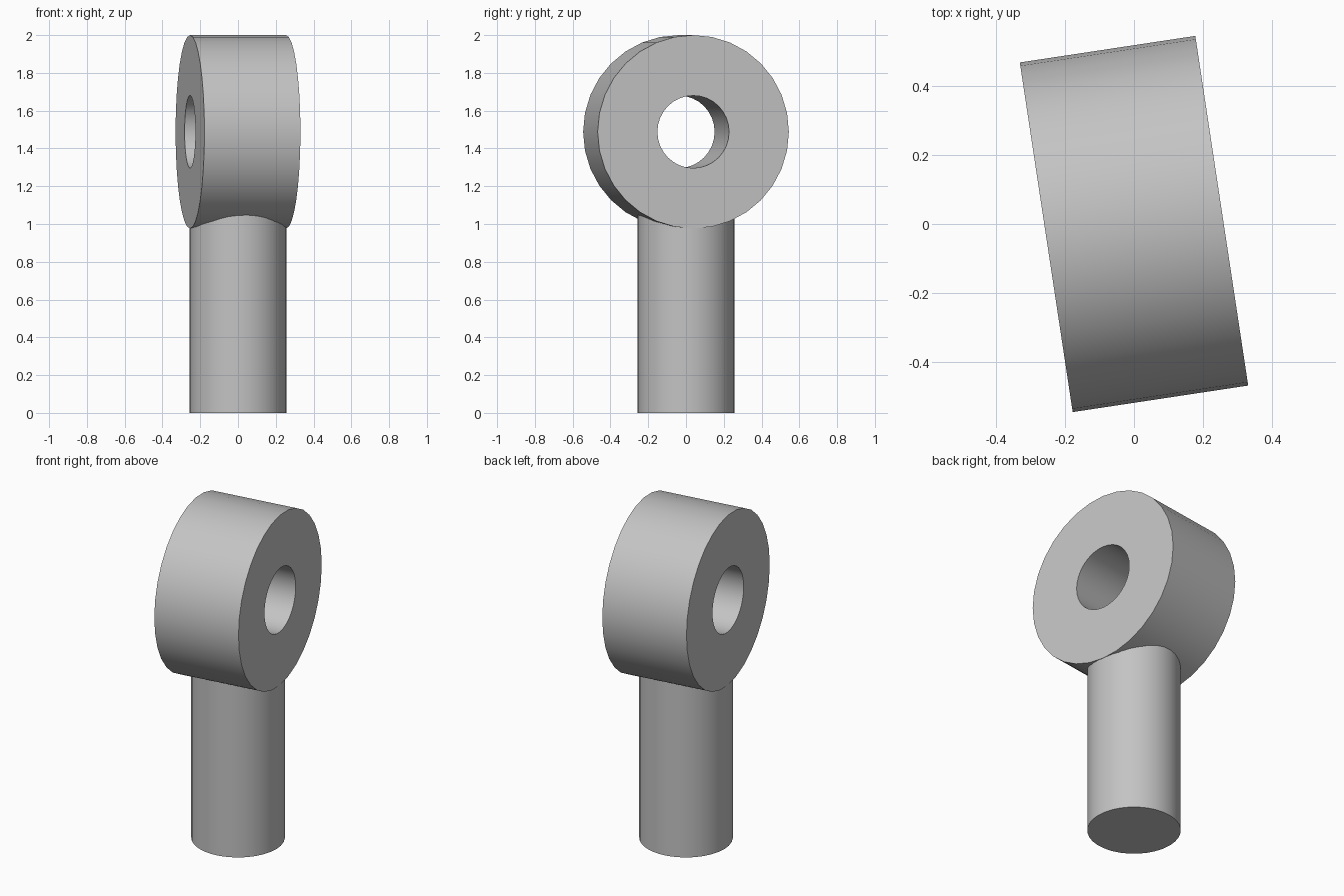
import bpy, bmesh, math
from mathutils import Matrix, Vector

cube = bpy.data.objects.get("Cube")
if cube:
    bpy.data.objects.remove(cube, do_unlink=True)

SEGMENTS = 32
RING_R, HOLE_R, HALF_WIDTH = 0.512, 0.192, 0.257
RING_Z = 2 - RING_R
SHANK_R, SHANK_TOP = 0.256, 1.12      # the shank ends inside the ring
TURN = math.radians(8.6)              # ring twist about the shank

steel = bpy.data.materials.new("grey_steel")
steel.use_nodes = True
grey = (0.55, 0.55, 0.55, 1)
steel.diffuse_color = grey
steel.node_tree.nodes["Principled BSDF"].inputs["Base Color"].default_value = grey


def lathe(name, profile, closed):
    """Revolve an (radius, height) profile around z into a smooth part."""
    bm = bmesh.new()
    verts = [bm.verts.new((r, 0, h)) for r, h in profile]
    pairs = list(zip(verts, verts[1:]))
    if closed:
        pairs.append((verts[-1], verts[0]))
    edges = [bm.edges.new(p) for p in pairs]
    bmesh.ops.spin(bm, geom=verts + edges, cent=Vector(), axis=(0, 0, 1),
                   angle=math.tau, steps=SEGMENTS)
    bmesh.ops.remove_doubles(bm, verts=bm.verts, dist=0.0001)
    bmesh.ops.recalc_face_normals(bm, faces=bm.faces)
    mesh = bpy.data.meshes.new(name)
    bm.to_mesh(mesh)
    bm.free()
    mesh.materials.append(steel)
    obj = bpy.data.objects.new(name, mesh)
    bpy.context.collection.objects.link(obj)
    bpy.ops.object.select_all(action="DESELECT")
    obj.select_set(True)
    bpy.context.view_layer.objects.active = obj
    bpy.ops.object.shade_smooth_by_angle(angle=math.radians(30))
    return obj


# Eye ring: rectangular section revolved, then laid on its side
w = HALF_WIDTH
ring = lathe("eye_ring", [(HOLE_R, -w), (RING_R, -w), (RING_R, w), (HOLE_R, w)], True)
ring.data.transform(Matrix.Translation((0, 0, RING_Z))
                    @ Matrix.Rotation(TURN, 4, "Z")
                    @ Matrix.Rotation(math.pi / 2, 4, "Y"))

# Round shank standing on the ground
shank = lathe("shank", [(0, 0), (SHANK_R, 0), (SHANK_R, SHANK_TOP), (0, SHANK_TOP)], False)
